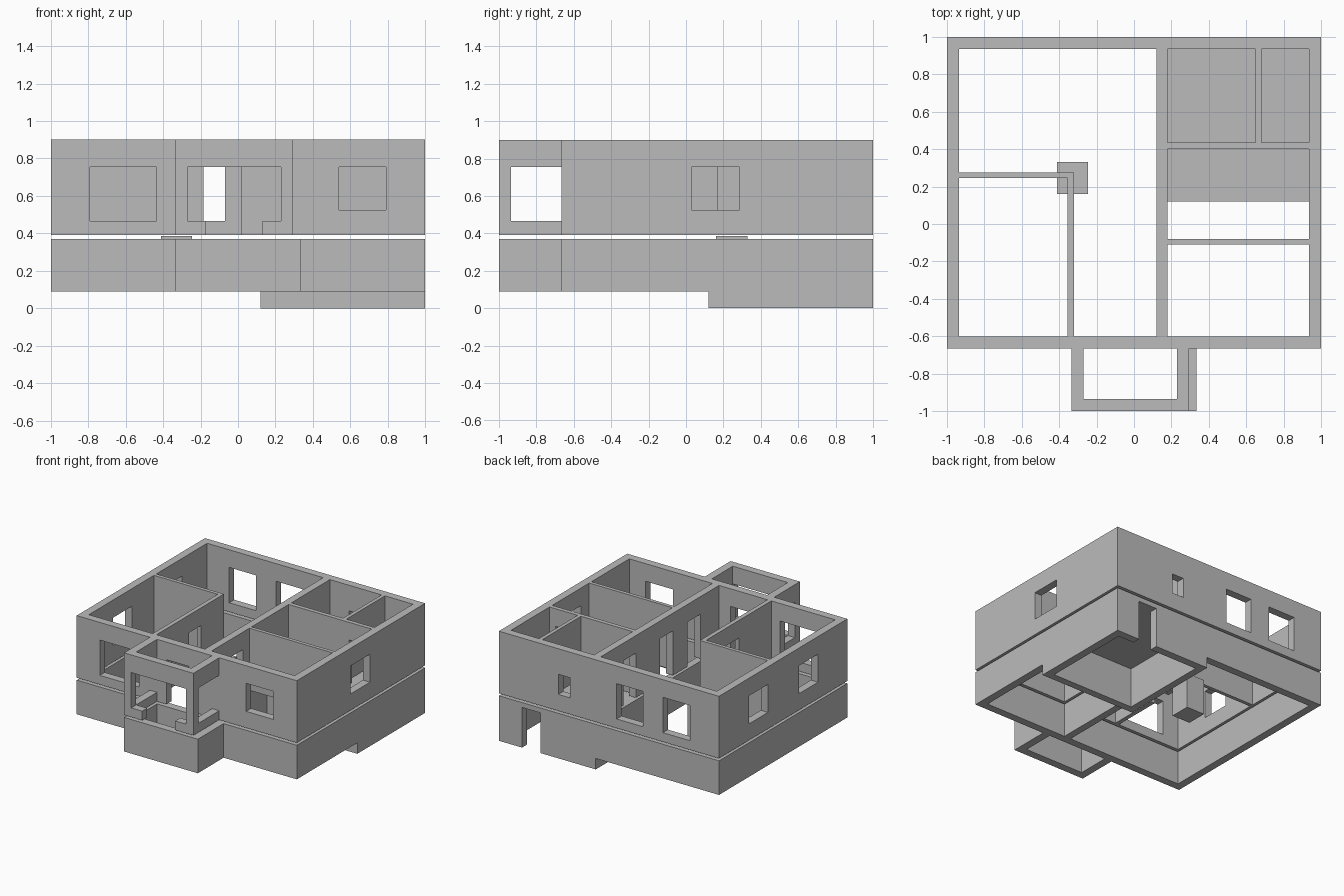
import bpy, bmesh

if "Cube" in bpy.data.objects:
    bpy.data.objects.remove(bpy.data.objects["Cube"])

# One plain grey plaster colour
grey = bpy.data.materials.new("grey_plaster")
grey.diffuse_color = (0.5, 0.5, 0.5, 1)
grey.use_nodes = True
grey.node_tree.nodes["Principled BSDF"].inputs["Base Color"].default_value = grey.diffuse_color


def prism(name, outline, z0, z1):
    """Extrude a flat outline from z0 to z1."""
    bm = bmesh.new()
    face = bm.faces.new([bm.verts.new((x, y, z0)) for x, y in outline])
    top = bmesh.ops.extrude_face_region(bm, geom=[face])["geom"]
    bmesh.ops.translate(bm, vec=(0, 0, z1 - z0),
                        verts=[g for g in top if isinstance(g, bmesh.types.BMVert)])
    bmesh.ops.recalc_face_normals(bm, faces=bm.faces)
    mesh = bpy.data.meshes.new(name)
    bm.to_mesh(mesh)
    bm.free()
    mesh.materials.append(grey)
    ob = bpy.data.objects.new(name, mesh)
    bpy.context.collection.objects.link(ob)
    return ob


def box(name, x0, x1, y0, y1, z0, z1):
    return prism(name, [(x0, y0), (x1, y0), (x1, y1), (x0, y1)], z0, z1)


def combine(ob, boxes, operation):
    """Apply a list of box-shaped booleans to an object, then drop the helpers."""
    for b in boxes:
        helper = box("cutter", *b)
        helper.hide_render = True
        mod = ob.modifiers.new("cut", 'BOOLEAN')
        mod.operation, mod.solver, mod.object = operation, 'EXACT', helper
        dg = bpy.context.evaluated_depsgraph_get()
        mesh = bpy.data.meshes.new_from_object(ob.evaluated_get(dg))
        ob.modifiers.clear()
        ob.data = mesh
        bpy.data.objects.remove(helper)


def outline(porch_right):
    """House plan with the porch projecting from the front."""
    return [(-1, -.665), (-.335, -.665), (-.335, -1), (porch_right, -1),
            (porch_right, -.665), (1, -.665), (1, 1), (-1, 1)]


# Lower storey: foundation walls with a deeper cellar in the back right corner
lower = prism("foundation_walls", outline(.335), .09, .37)
combine(lower, [(.12, 1, .12, 1, 0, .2)], 'UNION')
combine(lower, [
    (-.935, .12, -.6, .935, -.5, 1),      # large left space
    (.18, .935, -.6, .12, -.5, 1),        # front right space
    (-.27, .27, -.935, -.665, -.5, 1),    # under the porch
    (.18, .935, .18, .935, -.5, .33),     # cellar under its slab
    (.62, .79, .9, 1.1, -.5, .33),        # cellar door
], 'DIFFERENCE')

# Chimney footing standing in the large space
box("chimney_footing", -.41, -.245, .16, .33, .09, .385)

# Upper storey
FLOOR, TOP = .2, 1.1          # cut past both ends of the walls
HEAD, SILL, HIGH = .755, .465, .525
upper = prism("upper_walls", outline(.295), .39, .9)
rooms = [
    (-.935, -.355, -.6, .245),   # front left room
    (-.32, .12, -.6, .935),      # hall
    (-.935, -.3, .275, .935),    # back left room, open to the hall
    (.18, .935, -.6, -.11),      # front right room
    (.18, .935, -.08, .40),      # middle right room
    (.18, .65, .435, .935),      # back room
    (.68, .935, .435, .935),     # small back room
    (-.27, .23, -.935, -.665),   # porch
]
combine(upper, [(*r, FLOOR, TOP) for r in rooms], 'DIFFERENCE')

# Windows and doors
front, back = (-.7, -.55), (.9, 1.1)
left, right, middle = (-1.1, -.9), (.9, 1.1), (.08, .22)
openings = [
    (-.79, -.435, *front, SILL, HEAD),
    (.54, .79, *front, HIGH, HEAD),
    (-.185, .015, *front, FLOOR, HEAD),          # front door
    (-.735, -.49, *back, SILL, HEAD),
    (-.31, -.07, *back, SILL, HEAD),
    (.355, .46, *back, HIGH, .69),
    (*left, .365, .61, HIGH, HEAD),
    (*left, -.285, -.04, HIGH, HEAD),
    (*right, .03, .285, HIGH, HEAD),
    (-.4, .4, -.935, -.665, SILL, HEAD),         # porch sides
    (-.27, .23, -1.1, -.9, SILL, HEAD),          # porch front
    (-.17, .13, -1.1, -.9, FLOOR, .6),           # porch entrance
    (*middle, 0, .165, FLOOR, HEAD),             # inner doors
    (*middle, -.36, -.19, FLOOR, HEAD),
    (*middle, .48, .64, FLOOR, HEAD),
    (-.4, -.28, -.18, -.02, FLOOR, HEAD),
    (.73, .88, .37, .46, FLOOR, HEAD),
]
combine(upper, openings, 'DIFFERENCE')
